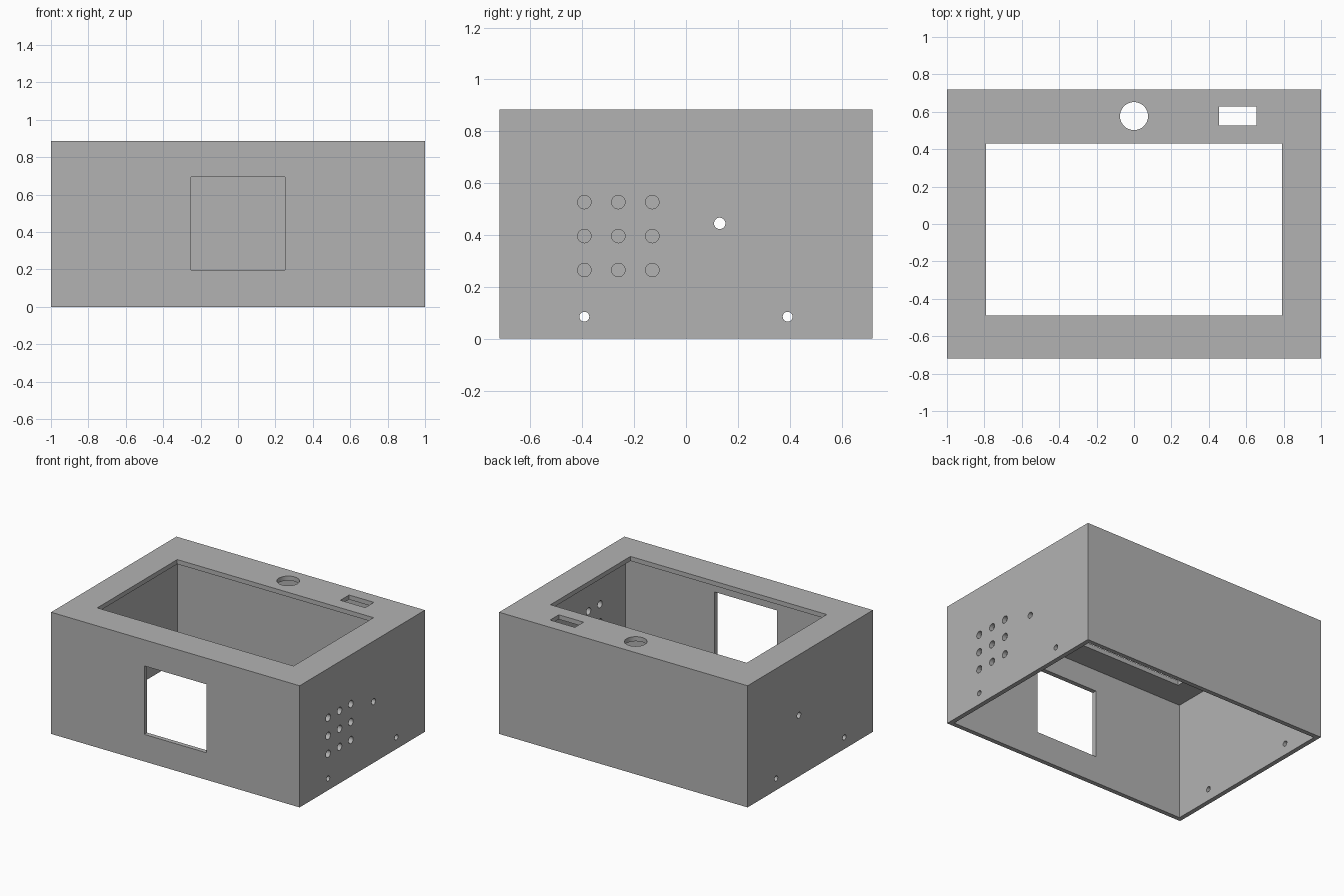
import bpy, bmesh
from mathutils import Matrix, Vector

if "Cube" in bpy.data.objects:
    bpy.data.objects.remove(bpy.data.objects["Cube"], do_unlink=True)

WIDTH, DEPTH, HEIGHT, WALL = 2.0, 1.44, 0.885, 0.033

grey = bpy.data.materials.new("plain grey")
grey.use_nodes = True
color = (0.45, 0.45, 0.45, 1)
grey.diffuse_color = color
grey.node_tree.nodes["Principled BSDF"].inputs["Base Color"].default_value = color


def add_box(bm, low, high):
    low, high = Vector(low), Vector(high)
    matrix = Matrix.Translation((low + high) / 2) @ Matrix.Diagonal((*(high - low), 1))
    return bmesh.ops.create_cube(bm, size=1, matrix=matrix)


def add_cylinder(bm, center, radius, length, axis="Z"):
    turn = Vector((0, 0, 1)).rotation_difference(
        Vector((1, 0, 0) if axis == "X" else (0, 0, 1))).to_matrix().to_4x4()
    bmesh.ops.create_cone(bm, cap_ends=True, segments=32, radius1=radius, radius2=radius,
                          depth=length, matrix=Matrix.Translation(center) @ turn)


def make_object(name, bm):
    mesh = bpy.data.meshes.new(name)
    bm.to_mesh(mesh)
    bm.free()
    mesh.materials.append(grey)
    obj = bpy.data.objects.new(name, mesh)
    bpy.context.collection.objects.link(obj)
    return obj


# Enclosure: an open-bottomed box given an even wall thickness
bm = bmesh.new()
add_box(bm, (-WIDTH / 2, -DEPTH / 2, 0), (WIDTH / 2, DEPTH / 2, HEIGHT))
bm.faces.ensure_lookup_table()
bottom = [f for f in bm.faces if f.normal.z < -0.5]
bmesh.ops.delete(bm, geom=bottom, context="FACES")
enclosure = make_object("enclosure", bm)
shell = enclosure.modifiers.new("wall thickness", "SOLIDIFY")
shell.thickness = WALL
shell.offset = -1
shell.use_even_offset = True

# Openings cut through the walls
bm = bmesh.new()
lid_low, lid_high = HEIGHT - 0.1, HEIGHT + 0.1
add_box(bm, (-0.79, -0.49, lid_low), (0.79, 0.43, lid_high))   # lid opening
add_box(bm, (0.455, 0.527, lid_low), (0.655, 0.627, lid_high))  # switch slot
add_cylinder(bm, (0, 0.577, HEIGHT), 0.075, 0.2)                # button hole
add_box(bm, (-0.25, -0.8, 0.197), (0.25, -0.6, 0.695))          # front window

# Small holes through both sides
for y, z, radius in ((-0.392, 0.085, 0.019), (0.392, 0.085, 0.019), (0.13, 0.445, 0.022)):
    add_cylinder(bm, (0, y, z), radius, 2.4, "X")

# Grille of holes in the right-hand wall
for row in range(3):
    for column in range(3):
        add_cylinder(bm, (1, -0.392 + 0.131 * column, 0.265 + 0.131 * row),
                     0.026, 0.2, "X")
cutter = make_object("opening_cutter", bm)
cutter.hide_render = True

cut = enclosure.modifiers.new("openings", "BOOLEAN")
cut.operation = "DIFFERENCE"
cut.solver = "EXACT"
cut.object = cutter

# Bake the cuts and drop the helper
bpy.ops.object.select_all(action="DESELECT")
enclosure.select_set(True)
bpy.context.view_layer.objects.active = enclosure
for name in [m.name for m in enclosure.modifiers]:
    bpy.ops.object.modifier_apply(modifier=name)
bpy.data.objects.remove(cutter, do_unlink=True)
bpy.ops.object.shade_smooth_by_angle()
